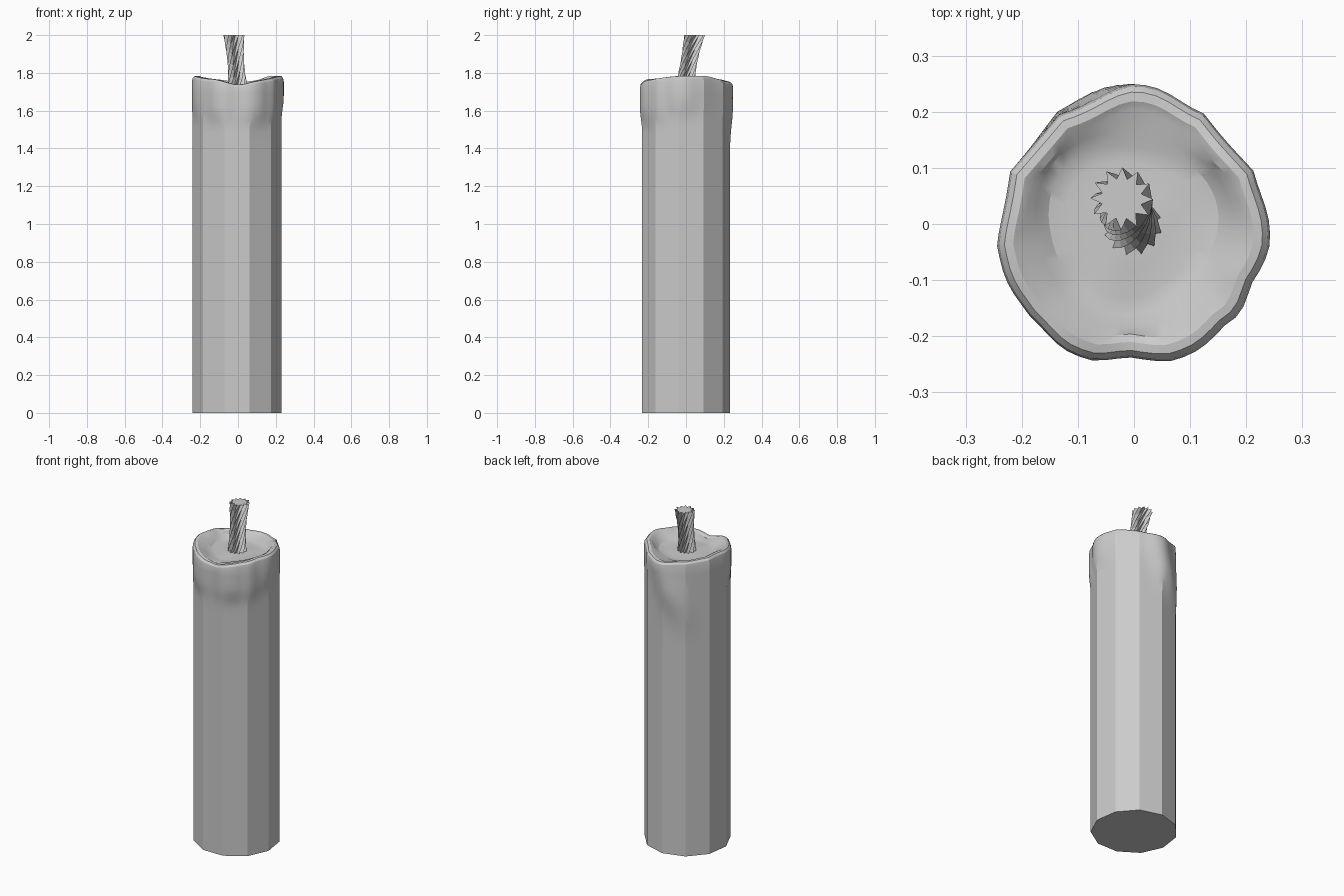
import bpy, bmesh
from math import sin, cos, pi, radians, exp, degrees

if "Cube" in bpy.data.objects:
    bpy.data.objects.remove(bpy.data.objects["Cube"])

SIDES, SEG, R = 11, 66, 0.237
CX = CY = -0.005


def smooth(a, b, v):
    t = max(0, min(1, (v - a) / (b - a)))
    return t * t * (3 - 2 * t)


def bump(deg, centre, width):
    d = (deg - centre + 180) % 360 - 180
    return exp(-(d / width) ** 2)


def add_loft(name, rings, smooth_angle=None):
    """Skin a list of equal-length point rings and cap both ends."""
    bm = bmesh.new()
    loops = [[bm.verts.new(p) for p in ring] for ring in rings]
    n = len(loops[0])
    for lo, hi in zip(loops, loops[1:]):
        for i in range(n):
            j = (i + 1) % n
            bm.faces.new((lo[i], lo[j], hi[j], hi[i]))
    bm.faces.new(loops[0][::-1])
    bm.faces.new(loops[-1])
    me = bpy.data.meshes.new(name)
    bm.to_mesh(me)
    bm.free()
    ob = bpy.data.objects.new(name, me)
    bpy.context.collection.objects.link(ob)
    if smooth_angle:
        bpy.context.view_layer.objects.active = ob
        ob.select_set(True)
        bpy.ops.object.shade_smooth_by_angle(angle=radians(smooth_angle))
        ob.select_set(False)
    return ob


# Wax drips: centre angle, width, lower end, thickness, sideways drift per unit drop
DRIPS = [(244, 20, 1.50, 0.014, 0), (296, 22, 1.49, 0.015, 0), (322, 14, 1.50, 0.010, 0),
         (355, 24, 1.54, 0.012, 0), (203, 22, 1.52, 0.007, 0), (85, 20, 1.30, 0.018, 95)]


def side_radius(a, z):
    """Eleven-sided column that swells into drips near the top."""
    step = 2 * pi / SIDES
    off = (a - pi / 2 + step / 2) % step - step / 2
    poly = R * cos(pi / SIDES) / cos(pi / SIDES - abs(off))
    deg, swell, cover = degrees(a), 0, 0
    for centre, width, end, thick, drift in DRIPS:
        g = bump(deg, centre + drift * max(0, 1.72 - z), width)
        m = g * smooth(end, end + (0.3 if drift else 0.13), z)
        swell, cover = max(swell, m * thick), max(cover, m)
    return poly + swell + (R - poly) * 0.8 * cover


def rim_height(a):
    d = degrees(a)
    return (1.768 + 0.016 * cos(2 * a) - 0.014 * bump(d, 272, 16)
            + 0.008 * bump(d, 35, 20) + 0.006 * bump(d, 240, 14) + 0.006 * bump(d, 115, 20))


def wax_ring(fn):
    ring = []
    for i in range(SEG):
        a = pi / 2 + 2 * pi * i / SEG
        r, z = fn(a)
        ring.append((CX + r * cos(a), CY + r * sin(a), z))
    return ring


# Candle body: column, drips, rounded rim and melted bowl
rings = [wax_ring(lambda a, z=z: (side_radius(a, z), z)) for z in
         (0, 1.25, 1.32, 1.38, 1.44, 1.49, 1.52, 1.55, 1.58, 1.61, 1.65, 1.69)]
for f, drop in ((1.0, 0.03), (0.985, 0.012), (0.945, 0.001), (0.88, 0.0), (0.82, 0.008)):
    rings.append(wax_ring(lambda a: (side_radius(a, 1.72) * f, rim_height(a) - drop)))
for r, z, keep in ((0.172, 1.748, 0.5), (0.15, 1.735, 0.25), (0.12, 1.731, 0.1),
                   (0.07, 1.733, 0), (0.02, 1.735, 0)):
    rings.append(wax_ring(lambda a: (
        r + 0.008 * sin(3 * a + 0.6), z + keep * (rim_height(a) - 1.768))))
add_loft("candle_body", rings, 25)

# Wick: twisted twelve-strand cord leaning to the back left
STRANDS, STEPS = 12, 8
wick = []
for k in range(STEPS + 1):
    t = k / STEPS
    cx, cy = -0.022 * t, -0.007 + 0.052 * t ** 1.3
    scale = 1 - 0.2 * sin(pi * t)
    wick.append([(cx + scale * r * cos(a), cy + scale * r * sin(a), 1.70 + 0.30 * t)
                 for i in range(STRANDS * 2)
                 for r, a in [((0.056, 0.036)[i % 2], pi * i / STRANDS + 2.6 * t)]])
add_loft("wick", wick)
